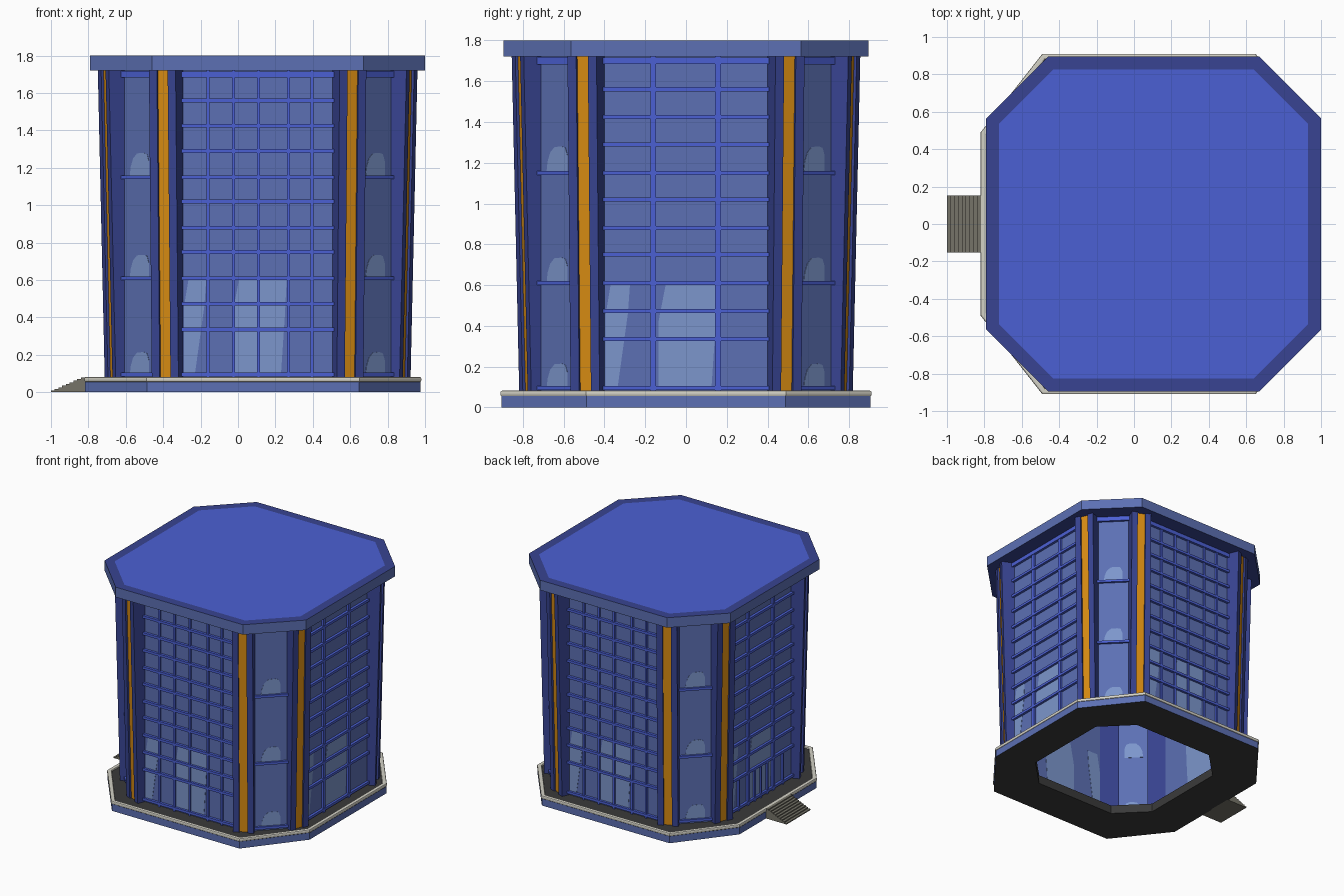
import bpy, bmesh, math
from mathutils import Vector

if "Cube" in bpy.data.objects:
    bpy.data.objects.remove(bpy.data.objects["Cube"])

CX = 0.105                      # tower axis in x
ROOF_Z, TOP_Z, DECK_Z = 1.72, 1.80, 0.07


def mat(name, r, g, b):
    m = bpy.data.materials.new(name)
    lin = [((c / 255 + 0.055) / 1.055) ** 2.4 if c > 10 else c / 255 / 12.92 for c in (r, g, b)]
    m.diffuse_color = (*lin, 1)
    m.use_nodes = True
    m.node_tree.nodes["Principled BSDF"].inputs["Base Color"].default_value = m.diffuse_color
    return m


VIVID = mat("vivid_blue", 75, 96, 212)
NAVY = mat("navy_blue", 56, 68, 146)
SLATE = mat("slate_blue", 92, 112, 180)
LIGHT = mat("pale_reflection", 124, 150, 204)
ORANGE = mat("orange", 216, 140, 18)
TRIM = mat("pale_stone", 212, 210, 198)
DARK = mat("dark_paving", 58, 58, 58)
STEP = mat("step_grey", 118, 116, 105)


def finish(name, bm, mats, rule=None):
    bmesh.ops.recalc_face_normals(bm, faces=bm.faces)
    bm.normal_update()
    if rule:
        for f in bm.faces:
            f.material_index = rule(f)
    me = bpy.data.meshes.new(name)
    bm.to_mesh(me)
    bm.free()
    for m in mats:
        me.materials.append(m)
    ob = bpy.data.objects.new(name, me)
    bpy.context.collection.objects.link(ob)
    return ob


def loft(bm, bottom, top):
    """Closed solid between two matching loops of 3D points."""
    a = [bm.verts.new(p) for p in bottom]
    b = [bm.verts.new(p) for p in top]
    n = len(a)
    bm.faces.new(a)
    bm.faces.new(b)
    for i in range(n):
        bm.faces.new((a[i], a[(i + 1) % n], b[(i + 1) % n], b[i]))


def octagon(hx, hy, kx, ky, cx):
    return [(cx + x, y) for x, y in ((hx, -ky), (hx, ky), (kx, hy), (-kx, hy),
                                     (-hx, ky), (-hx, -ky), (-kx, -hy), (kx, -hy))]


def ring(name, outer, inner, z0, z1, mats, rule=None):
    bm = bmesh.new()
    loops = [[bm.verts.new((x, y, z)) for x, y in pts]
             for pts, z in ((outer, z0), (outer, z1), (inner, z1), (inner, z0))]
    for k in range(4):
        a, b = loops[k], loops[(k + 1) % 4]
        for i in range(8):
            j = (i + 1) % 8
            bm.faces.new((a[i], a[j], b[j], b[i]))
    return finish(name, bm, mats, rule)


class Frame:
    """Wall frame: u to the right seen from outside, d outwards from the axis."""
    def __init__(self, angle):
        a = math.radians(angle)
        self.n = Vector((math.cos(a), math.sin(a), 0))
        self.t = Vector((-math.sin(a), math.cos(a), 0))

    def p(self, u, d, z):
        return Vector((CX, 0, z)) + self.t * u + self.n * d

    def plate(self, bm, pts, d0, d1):
        loft(bm, [self.p(u, d0, z) for u, z in pts], [self.p(u, d1, z) for u, z in pts])

    def box(self, bm, u0, u1, z0, z1, d0, d1):
        self.plate(bm, [(u0, z0), (u1, z0), (u1, z1), (u0, z1)], d0, d1)


# base: slab, paved deck and stone edging, open in the middle
base = octagon(0.90, 0.91, 0.57, 0.49, 0.08)
lip = octagon(0.87, 0.88, 0.555, 0.475, 0.08)
hole = octagon(0.585, 0.585, 0.36, 0.36, 0.10)
slab = octagon(0.897, 0.905, 0.567, 0.487, 0.08)
ring("base_slab", slab, hole, 0, 0.055, [SLATE, DARK],
     lambda f: 0 if abs(f.normal.z) < 0.5 and (f.calc_center_median().xy - Vector((0.1, 0))).length > 0.7 else 1)
ring("deck", lip, hole, 0.055, DECK_Z, [DARK])
edging = ring("stone_edging", base, lip, 0.055, 0.082, [TRIM])
bev = edging.modifiers.new("soft_edge", "BEVEL")
bev.width, bev.segments, bev.limit_method = 0.008, 2, 'ANGLE'
bev.angle_limit = math.radians(60)

# entrance stairs on the left side
N = 9
prof = [(-0.81, 0)]
for i in range(N):
    x = -1 + i * 0.18 / N
    prof += [(x, i * 0.08 / N), (x, (i + 1) * 0.08 / N)]
prof = [prof[0]] + prof[1:] + [(-0.81, 0.08)]
bm = bmesh.new()
loft(bm, [(x, -0.152, z) for x, z in prof], [(x, 0.152, z) for x, z in prof])
finish("entrance_stairs", bm, [STEP])

# roof: slab with navy rim and bright centre panel
bm = bmesh.new()
out = octagon(0.895, 0.895, 0.565, 0.565, CX)
loft(bm, [(x, y, ROOF_Z) for x, y in out], [(x, y, TOP_Z) for x, y in out])
bm.normal_update()
top = max(bm.faces, key=lambda f: f.calc_center_median().z)
bmesh.ops.inset_region(bm, faces=[top], thickness=0.075)


def roof_rule(f):
    if abs(f.normal.z) < 0.5:
        return 0
    c = f.calc_center_median()
    return 2 if c.z > 1.75 and len(f.verts) == 8 else 1


finish("roof", bm, [SLATE, NAVY, VIVID], roof_rule)

# corner pillars: leaning outwards, with an orange strip in a groove
W, S, G = 0.077, 0.031, 0.014
section = [(-W, 0), (-S, 0), (-S, -G), (S, -G), (S, 0), (W, 0)]
for q in range(4):
    for side in (-1, 1):
        main = Frame(90 * q)
        f = Frame(90 * q + 22.5 * side)

        def at(u, d, z):
            return main.p(0.51 * side, 0.825, z) + f.t * u + f.n * d
        back = [(W, -0.11), (-W, -0.11)]
        bm = bmesh.new()
        loft(bm, [at(u, d - 0.04, DECK_Z) for u, d in section] + [at(u, d, DECK_Z) for u, d in back],
             [at(u, d, ROOF_Z) for u, d in section] + [at(u, d, ROOF_Z) for u, d in back])
        groove = at(0, -G - 0.02, (DECK_Z + ROOF_Z) / 2)
        finish("corner_pillar", bm, [NAVY, ORANGE],
               lambda fc: 1 if (fc.calc_center_median() - groove).length < 0.01 else 0)

# main walls: glass sheet, glazing bars and pale reflections
ROWS = (0.095, 0.335, 0.473, 0.61, 0.75, 0.88, 1.02, 1.15, 1.29, 1.425, 1.56, 1.70)
FINE = (-0.265, -0.13, 0.005, 0.165, 0.29)
WIDE = (-0.16, 0.157)
D = 0.76
for name, angle, cols in (("front", -90, FINE), ("right", 0, WIDE), ("back", 90, FINE), ("left", 180, WIDE)):
    f = Frame(angle)
    bm = bmesh.new()
    f.box(bm, -0.42, 0.42, DECK_Z, ROOF_Z, D - 0.004, D)
    finish(name + "_glass", bm, [SLATE])
    bm = bmesh.new()
    w = 0.008 if cols is FINE else 0.014
    for u in cols:
        f.box(bm, u - w, u + w, DECK_Z, ROOF_Z, D, D + 0.016)
    for z in ROWS:
        h = 0.016 if z > 1.6 else 0.010
        f.box(bm, -0.41, 0.41, z - h, z + h, D, D + 0.02)
    if name == "left":          # doorway posts
        for u in (-0.28, -0.08, 0, 0.08, 0.28):
            f.box(bm, u - 0.008, u + 0.008, DECK_Z, 0.335, D, D + 0.016)
    finish(name + "_glazing_bars", bm, [VIVID])
    bm = bmesh.new()
    f.plate(bm, [(-0.395, 0.10), (-0.335, 0.10), (-0.285, 0.46), (-0.275, 0.60), (-0.37, 0.60), (-0.395, 0.45)],
            D - 0.006, D + 0.002)
    f.plate(bm, [(-0.135, 0.10), (0.125, 0.10), (0.145, 0.40), (0.155, 0.60), (-0.10, 0.60), (-0.135, 0.42)],
            D - 0.006, D + 0.002)
    finish(name + "_reflections", bm, [LIGHT])

# diagonal walls: narrow glass with floor bars and rounded reflections
D2 = 0.89
for q in range(4):
    f = Frame(45 + 90 * q)
    bm = bmesh.new()
    f.box(bm, -0.13, 0.13, DECK_Z, ROOF_Z, D2 - 0.004, D2)
    finish("corner_glass", bm, [SLATE])
    bm = bmesh.new()
    for z, h in ((0.095, 0.01), (0.61, 0.01), (1.15, 0.01), (1.70, 0.018)):
        f.box(bm, -0.125, 0.125, z - h, z + h, D2, D2 + 0.018)
    finish("corner_floor_bars", bm, [VIVID])
    bm = bmesh.new()
    for z in (0.09, 0.61, 1.155):
        f.plate(bm, [(-0.075, z), (0.07, z), (0.07, z + 0.08), (0.055, z + 0.118), (0.03, z + 0.125),
                     (-0.02, z + 0.122), (-0.05, z + 0.095), (-0.068, z + 0.05)], D2 - 0.006, D2 + 0.002)
    finish("corner_reflections", bm, [LIGHT])
